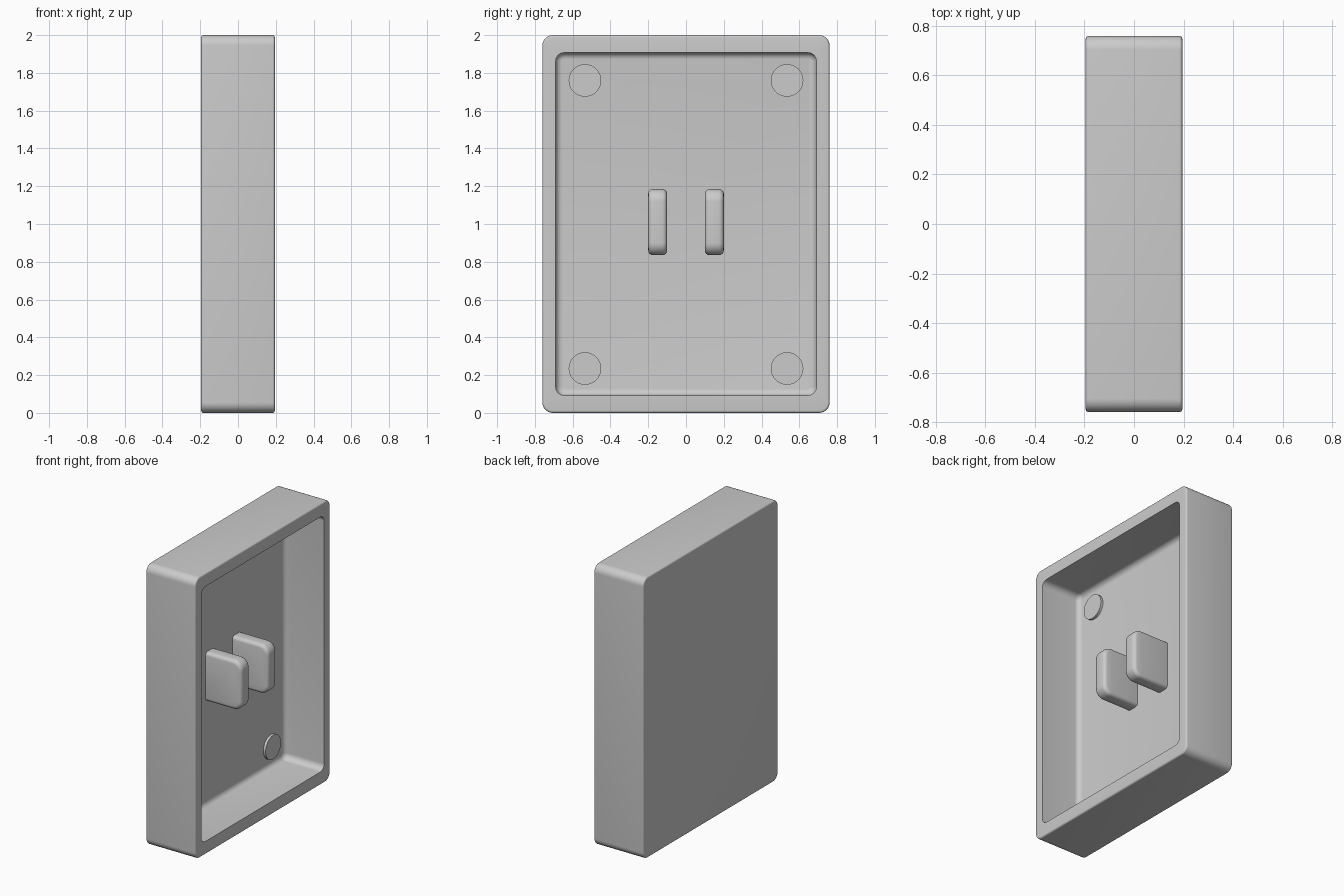
import bpy
import bmesh
import math
from mathutils import Matrix, Vector

cube = bpy.data.objects.get("Cube")
if cube:
    bpy.data.objects.remove(cube, do_unlink=True)

FLOOR = -0.115   # inner face of the back panel
MID = 1.0        # height of the centre


def finish(name, bm):
    bmesh.ops.recalc_face_normals(bm, faces=bm.faces)
    mesh = bpy.data.meshes.new(name)
    bm.to_mesh(mesh)
    bm.free()
    obj = bpy.data.objects.new(name, mesh)
    bpy.context.collection.objects.link(obj)
    bpy.ops.object.select_all(action='DESELECT')
    obj.select_set(True)
    bpy.context.view_layer.objects.active = obj
    bpy.ops.object.shade_smooth_by_angle(angle=math.radians(35))
    return obj


def rounded_ring(bm, x, hy, hz, r, steps=8):
    """Rounded rectangle of half sizes hy, hz in the plane at x."""
    verts = []
    for quarter, (sy, sz) in enumerate([(1, 1), (-1, 1), (-1, -1), (1, -1)]):
        for i in range(steps + 1):
            a = (quarter + i / steps) * math.pi / 2
            verts.append(bm.verts.new((x, sy * (hy - r) + r * math.cos(a),
                                       MID + sz * (hz - r) + r * math.sin(a))))
    return verts


def loft(bm, rings):
    for a, b in zip(rings, rings[1:]):
        for i in range(len(a)):
            j = (i + 1) % len(a)
            bm.faces.new((a[i], a[j], b[j], b[i]))
    bm.faces.new(rings[0])
    bm.faces.new(rings[-1])


# Open tray: outer shell, rim, inner wall, filleted floor
def tray():
    hx, hy, hz, corner = 0.195, 0.76, 1.0, 0.055
    iy, iz, inner_corner = 0.69, 0.907, 0.045
    edge, fillet, steps = 0.012, 0.035, 5
    arc = [i / steps * math.pi / 2 for i in range(steps + 1)]
    bm = bmesh.new()
    rings = []
    for side in (-1, 1):
        for a in (arc if side < 0 else reversed(arc)):
            inset = edge * (1 - math.sin(a))
            x = side * (hx - edge + edge * math.cos(a))
            rings.append(rounded_ring(bm, x, hy - inset, hz - inset, corner - inset))
    rings.append(rounded_ring(bm, hx, iy, iz, inner_corner))
    for a in arc:
        inset = fillet * (1 - math.cos(a))
        x = FLOOR + fillet * (1 - math.sin(a))
        rings.append(rounded_ring(bm, x, iy - inset, iz - inset, inner_corner - inset))
    loft(bm, rings)
    return finish("tray", bm)


# Upright tab with rounded tip, rooted in the back panel
def tab(name, y):
    root, tip, low, high = -0.16, 0.165, 0.835, 1.185
    bm = bmesh.new()
    centre = Vector(((root + tip) / 2, y, (low + high) / 2))
    scale = Matrix.Diagonal((tip - root, 0.1, high - low, 1))
    bmesh.ops.create_cube(bm, size=1, matrix=Matrix.Translation(centre) @ scale)
    tip_edges = [e for e in bm.edges if all(v.co.x > tip - 0.001 for v in e.verts)
                 and abs(e.verts[0].co.y - e.verts[1].co.y) > 0.01]
    bmesh.ops.bevel(bm, geom=tip_edges, offset=0.065, segments=8,
                    profile=0.5, affect='EDGES')
    side_edges = [e for e in bm.edges if e.calc_face_angle(0) > math.radians(40)]
    bmesh.ops.bevel(bm, geom=side_edges, offset=0.025, segments=4,
                    profile=0.5, affect='EDGES')
    return finish(name, bm)


# Low round pad on the floor
def pad(name, y, z):
    bm = bmesh.new()
    back, front = -0.14, FLOOR + 0.018
    place = Matrix.Translation(((back + front) / 2, y, z)) @ Matrix.Rotation(math.pi / 2, 4, 'Y')
    bmesh.ops.create_cone(bm, cap_ends=True, segments=48, radius1=0.086,
                          radius2=0.086, depth=front - back, matrix=place)
    return finish(name, bm)


tray()
for side, label in ((-1, "front"), (1, "back")):
    tab(label + "_tab", side * 0.15)
    for z, level in ((0.235, "lower"), (1.76, "upper")):
        pad(f"{level}_{label}_pad", side * 0.535, z)
